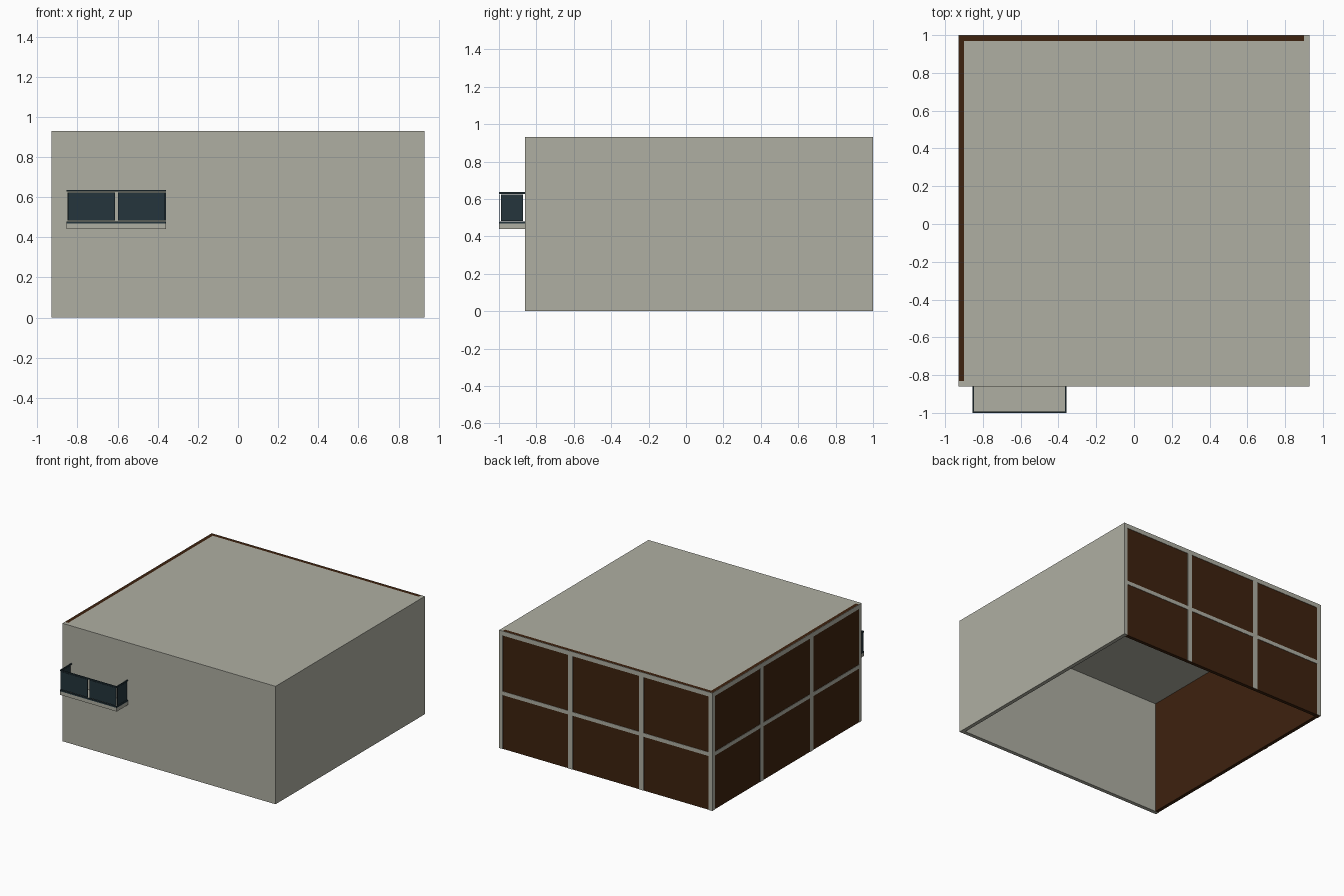
import bpy

if "Cube" in bpy.data.objects:
    bpy.data.objects.remove(bpy.data.objects["Cube"])


def material(name, rgb):
    m = bpy.data.materials.new(name)
    m.diffuse_color = (*rgb, 1.0)
    m.use_nodes = True
    m.node_tree.nodes["Principled BSDF"].inputs["Base Color"].default_value = m.diffuse_color
    return m


GREY = material("warm grey concrete", (0.43, 0.43, 0.365))
BROWN = material("dark brown panel", (0.048, 0.016, 0.0045))
TEAL = material("dark teal glass", (0.018, 0.036, 0.045))


def box(name, x, y, z, mat):
    """Axis-aligned box from (min, max) ranges."""
    verts = [(a, b, c) for a in x for b in y for c in z]
    faces = [(0, 1, 3, 2), (4, 6, 7, 5), (0, 4, 5, 1),
             (2, 3, 7, 6), (0, 2, 6, 4), (1, 5, 7, 3)]
    mesh = bpy.data.meshes.new(name)
    mesh.from_pydata(verts, [], faces)
    mesh.materials.append(mat)
    ob = bpy.data.objects.new(name, mesh)
    bpy.context.collection.objects.link(ob)
    return ob


W, F, B, H, T = 0.93, -0.86, 1.0, 0.93, 0.03   # half width, front, back, height, wall
P = 0.003                                      # how far the frame stands proud

# Concrete shell, open underneath
box("front_wall", (-W, W), (F, F + T), (0, H), GREY)
box("right_wall", (W - T, W), (F + T, B), (0, H), GREY)
box("roof", (-W + T, W - T), (F + T, B - T), (H - T, H), GREY)

# Brown panel walls
box("back_panel", (-W + P, W - T), (B - T, B - P), (0, H), BROWN)
box("left_panel", (-W + P, -W + T), (F + T, B - T), (0, H), BROWN)

# Grey frame plates on the panel walls: top rail, middle rail, posts
for name, z in (("top", (H - 0.035, H)), ("middle", (0.425, 0.455))):
    box(f"back_{name}_rail", (-W, W - T), (B - P, B), z, GREY)
    box(f"left_{name}_rail", (-W, -W + P), (F + T, B - P), z, GREY)
for i in (1, 2):
    cx, cy = -W + i * 2 * W / 3, F + i * (B - F) / 3
    box(f"back_post_{i}", (cx - 0.02, cx + 0.02), (B - P, B), (0, H), GREY)
    box(f"left_post_{i}", (-W, -W + P), (cy - 0.02, cy + 0.02), (0, H), GREY)
box("back_corner_post", (-W, -W + 0.035), (B - P, B), (0, H), GREY)
box("left_corner_post", (-W, -W + P), (B - 0.035, B - P), (0, H), GREY)

# Balcony slab
X0, X1, Y0, R = -0.855, -0.358, -1.0, 0.008
box("balcony_slab", (X0, X1), (Y0, F), (0.44, 0.468), GREY)

# Balcony rails on three sides
for name, z in (("bottom", (0.468, 0.479)), ("top", (0.627, 0.636))):
    box(f"balcony_{name}_rail_front", (X0, X1), (Y0, Y0 + R), z, TEAL)
    for side, x in (("left", X0), ("right", X1 - R)):
        box(f"balcony_{name}_rail_{side}", (x, x + R), (Y0 + R, F), z, TEAL)

# Balcony glass: two front panes and one at each end
GZ = (0.483, 0.624)
for i, x in enumerate(((-0.848, -0.614), (-0.599, -0.365))):
    box(f"front_glass_{i + 1}", x, (Y0 + 0.002, Y0 + 0.006), GZ, TEAL)
for side, x in (("left", X0), ("right", X1 - R)):
    box(f"{side}_glass", (x + 0.002, x + 0.006), (-0.99, -0.872), GZ, TEAL)
